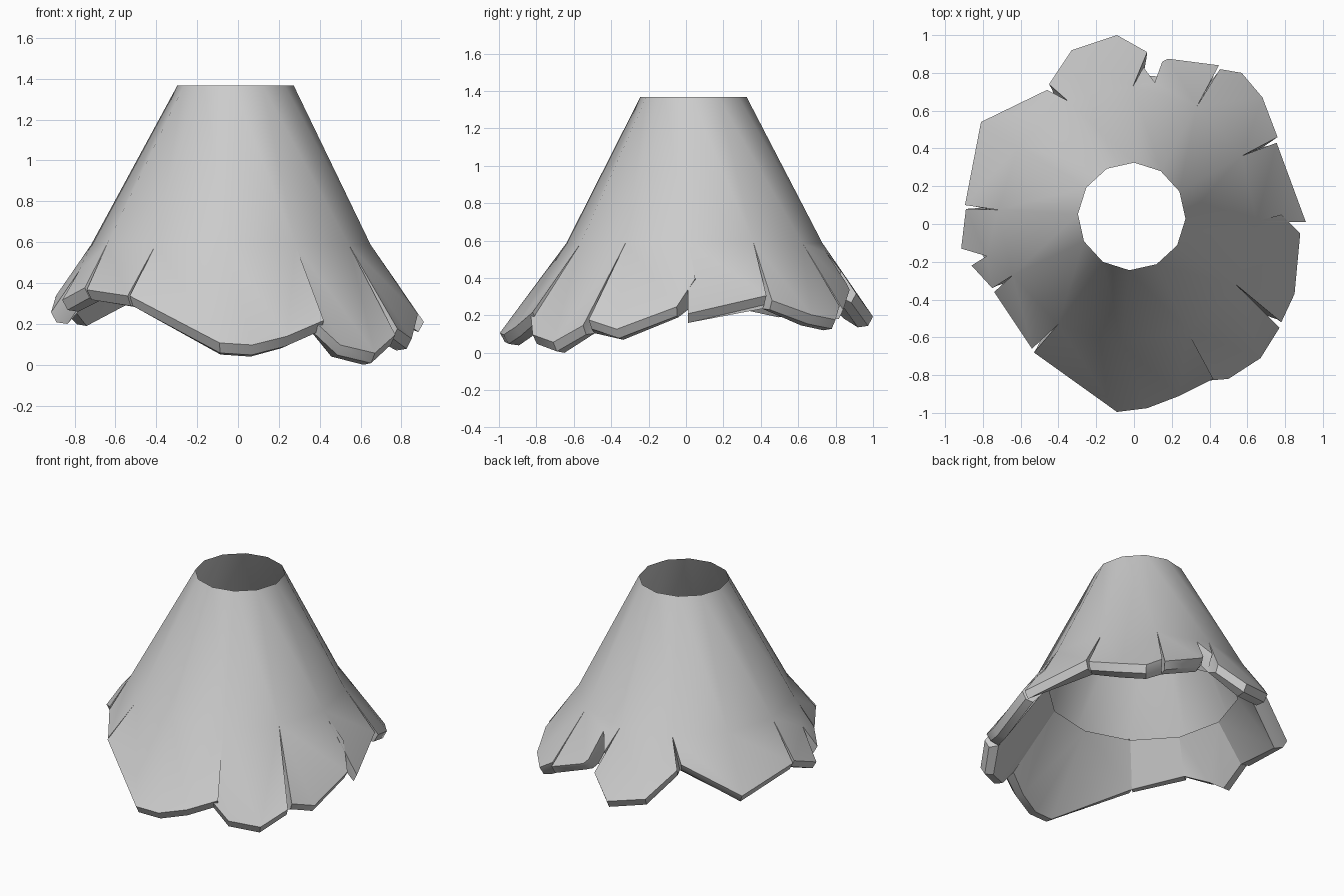
import bpy, bmesh
from math import cos, sin, radians, hypot

if "Cube" in bpy.data.objects:
    bpy.data.objects.remove(bpy.data.objects["Cube"])

MID = (-0.035, 0.045)      # centre of the flare ring
R, ZMID, ZTOP, THICK = 0.685, 0.6, 1.38, 0.10
SLOPE, BULGE = 0.69, 0.025

# Torn hem outline for each of the 12 sides, clockwise from the back:
# (x, y) with height following the flare, or (x, y, z) where it droops.
HEM = [
    [(0.05, 0.83), (0.11, 0.75), (0.15, 0.86), (0.18, 0.875), (0.45, 0.84)],
    [(0.455, 0.82), (0.57, 0.80), (0.68, 0.67), (0.76, 0.46)],
    [(0.755, 0.43), (0.91, 0.01)],
    [(0.78, 0.05), (0.88, -0.05), (0.85, -0.37, 0.14), (0.78, -0.52, 0.19)],
    [(0.77, -0.55, 0.16), (0.67, -0.71, 0.07), (0.5, -0.82, 0.11), (0.38, -0.83, 0.22)],
    [(0.42, -0.82, 0.23), (0.24, -0.91), (0.07, -0.975, 0.11), (-0.09, -0.995, 0.12)],
    [(-0.09, -0.995, 0.12), (-0.53, -0.68, 0.35)],
    [(-0.54, -0.66, 0.35), (-0.74, -0.36, 0.38)],
    [(-0.75, -0.34, 0.39), (-0.86, -0.22, 0.33), (-0.78, -0.17), (-0.915, -0.13, 0.27), (-0.89, 0.08)],
    [(-0.895, 0.10), (-0.81, 0.54)],
    [(-0.81, 0.54), (-0.46, 0.71)],
    [(-0.45, 0.74), (-0.33, 0.92), (-0.09, 1.0), (0.07, 0.91)],
]


def ring(cx, cy, r, z):
    return [(cx + r * cos(radians(87.5 - 30 * i)),
             cy + r * sin(radians(87.5 - 30 * i)), z) for i in range(12)]


def hem_point(p):
    if len(p) == 3:
        return p
    r = hypot(p[0] - MID[0], p[1] - MID[1])
    return (p[0], p[1], ZMID - (r - R) / SLOPE)


def shift(p, out, up):
    # move a point away from the axis and upwards
    dx, dy = p[0] - MID[0], p[1] - MID[1]
    k = out / hypot(dx, dy)
    return (p[0] + dx * k, p[1] + dy * k, p[2] + up)


def inner(p):
    return shift(p, -0.82 * THICK, -0.57 * THICK)


def lip(p):
    # rounded middle of the hem's thickness
    return shift(p, -0.41 * THICK + 0.57 * BULGE, -0.285 * THICK - 0.82 * BULGE)


bm = bmesh.new()
verts = {}


def face(points):
    unique = list(dict.fromkeys(points))
    bm.faces.new([verts.setdefault(p, None) or new_vert(p) for p in unique])


def new_vert(p):
    verts[p] = bm.verts.new(p)
    return verts[p]


top = ring(-0.012, 0.04, 0.285, ZTOP)
mid = ring(*MID, R, ZMID)
hems = [[hem_point(p) for p in hem] for hem in HEM]

# Inside, the flaps close up behind each slit
inside = [[inner(p) for p in hem] for hem in hems]
for i in range(12):
    j = (i + 1) % 12
    shared = tuple((a + b) / 2 for a, b in zip(inside[i][-1], inside[j][0]))
    inside[i][-1] = inside[j][0] = shared

for i in range(12):
    j = (i + 1) % 12
    hem, ins = hems[i], inside[i]
    # Thin cone side, flap outside and flap inside
    face([top[j], top[i], mid[i], mid[j]])
    face([mid[j], mid[i]] + hem)
    face([inner(mid[i]), inner(mid[j])] + ins[::-1])
    # Rounded hem
    for k in range(len(hem) - 1):
        a, b = hem[k], hem[k + 1]
        face([b, a, lip(a), lip(b)])
        face([lip(b), lip(a), ins[k], ins[k + 1]])
    # Slit walls
    if hem[-1] != hems[j][0]:
        a, b = hem[-1], hems[j][0]
        face([mid[j], a, lip(a), ins[-1], inner(mid[j])])
        face([inner(mid[j]), ins[-1], lip(b), b, mid[j]])

bmesh.ops.triangulate(bm, faces=[f for f in bm.faces if len(f.verts) > 4])

# Stand on the ground
low = min(v.co.z for v in bm.verts)
for v in bm.verts:
    v.co.z -= low

mesh = bpy.data.meshes.new("torn_cone_skirt")
bm.to_mesh(mesh)
bm.free()
obj = bpy.data.objects.new("torn_cone_skirt", mesh)
bpy.context.collection.objects.link(obj)
bpy.context.view_layer.objects.active = obj
obj.select_set(True)
bpy.ops.object.shade_smooth_by_angle(angle=radians(40))
